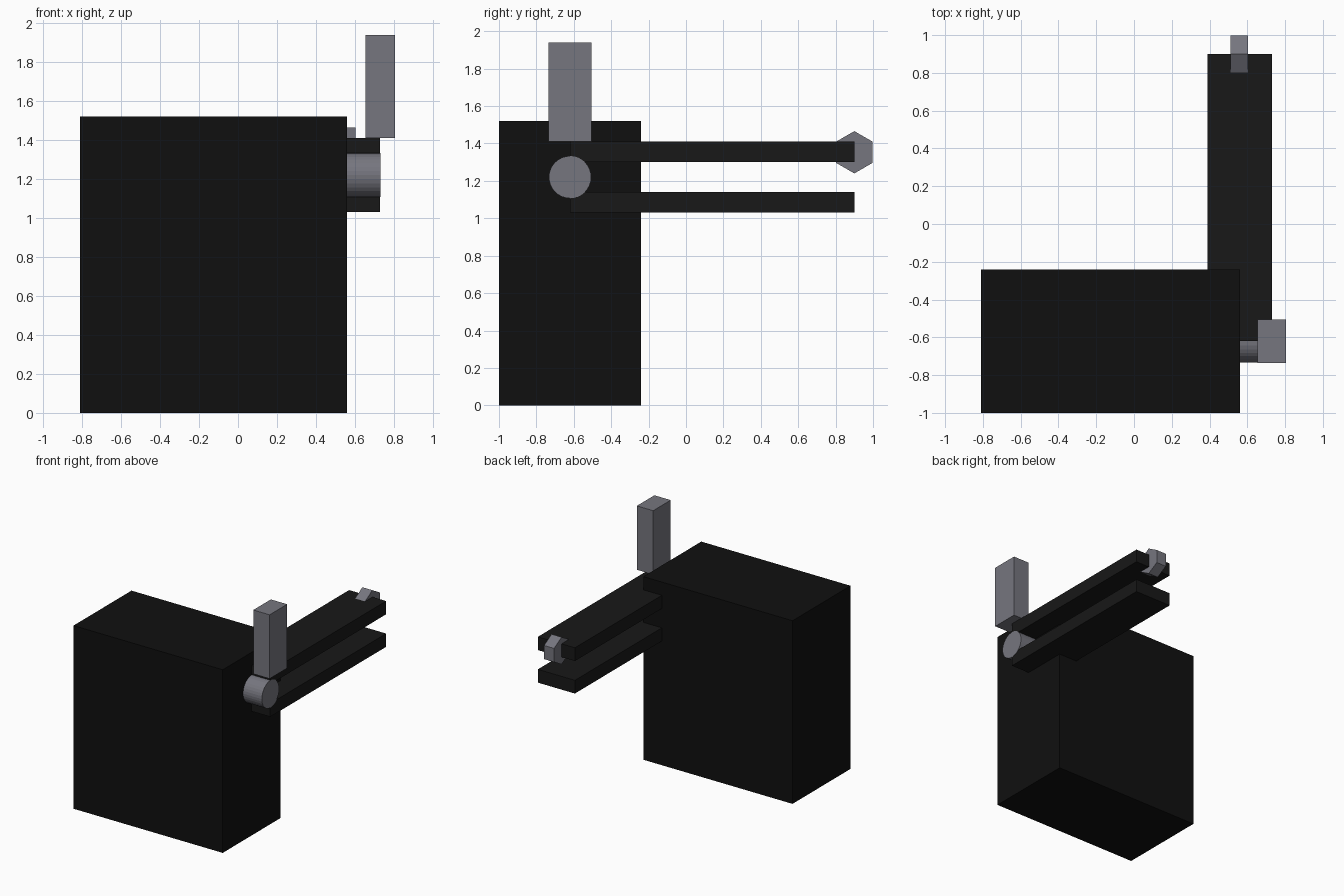
import bpy
from math import pi

if "Cube" in bpy.data.objects:
    bpy.data.objects.remove(bpy.data.objects["Cube"])


def material(name, r, g, b):
    m = bpy.data.materials.new(name)
    m.diffuse_color = (r, g, b, 1)
    m.use_nodes = True
    m.node_tree.nodes["Principled BSDF"].inputs["Base Color"].default_value = m.diffuse_color
    return m


black = material("black", 0.005, 0.005, 0.005)
charcoal = material("charcoal", 0.009, 0.009, 0.009)
grey = material("grey", 0.18, 0.18, 0.21)


def box(name, x, y, z, mat):
    """Box from (min, max) ranges on each axis."""
    bpy.ops.mesh.primitive_cube_add(size=1)
    o = bpy.context.object
    o.name = name
    o.location = [(a + b) / 2 for a, b in (x, y, z)]
    o.scale = [b - a for a, b in (x, y, z)]
    bpy.ops.object.transform_apply(location=False, rotation=False, scale=True)
    o.data.materials.append(mat)


def prism_x(name, sides, radius, x, y, z, mat):
    """Regular prism whose axis runs along x."""
    bpy.ops.mesh.primitive_cylinder_add(
        vertices=sides, radius=radius, depth=x[1] - x[0],
        location=((x[0] + x[1]) / 2, y, z), rotation=(pi / 2, 0, pi / 2))
    o = bpy.context.object
    o.name = name
    o.data.materials.append(mat)


# Main housing
box("body", (-0.81, 0.56), (-1.0, -0.24), (0, 1.52), black)

# Pair of parallel rails reaching backwards
for name, z in (("upper_rail", 1.30), ("lower_rail", 1.03)):
    box(name, (0.39, 0.73), (-0.62, 0.90), (z, z + 0.11), charcoal)

# Pivot drum, hex nut at the rail tip, upright handle
prism_x("pivot_drum", 32, 0.113, (0.39, 0.732), -0.62, 1.22, grey)
prism_x("tip_nut", 6, 0.113, (0.512, 0.604), 0.90, 1.353, grey)
box("upright_handle", (0.655, 0.805), (-0.735, -0.505), (1.41, 1.94), grey)
